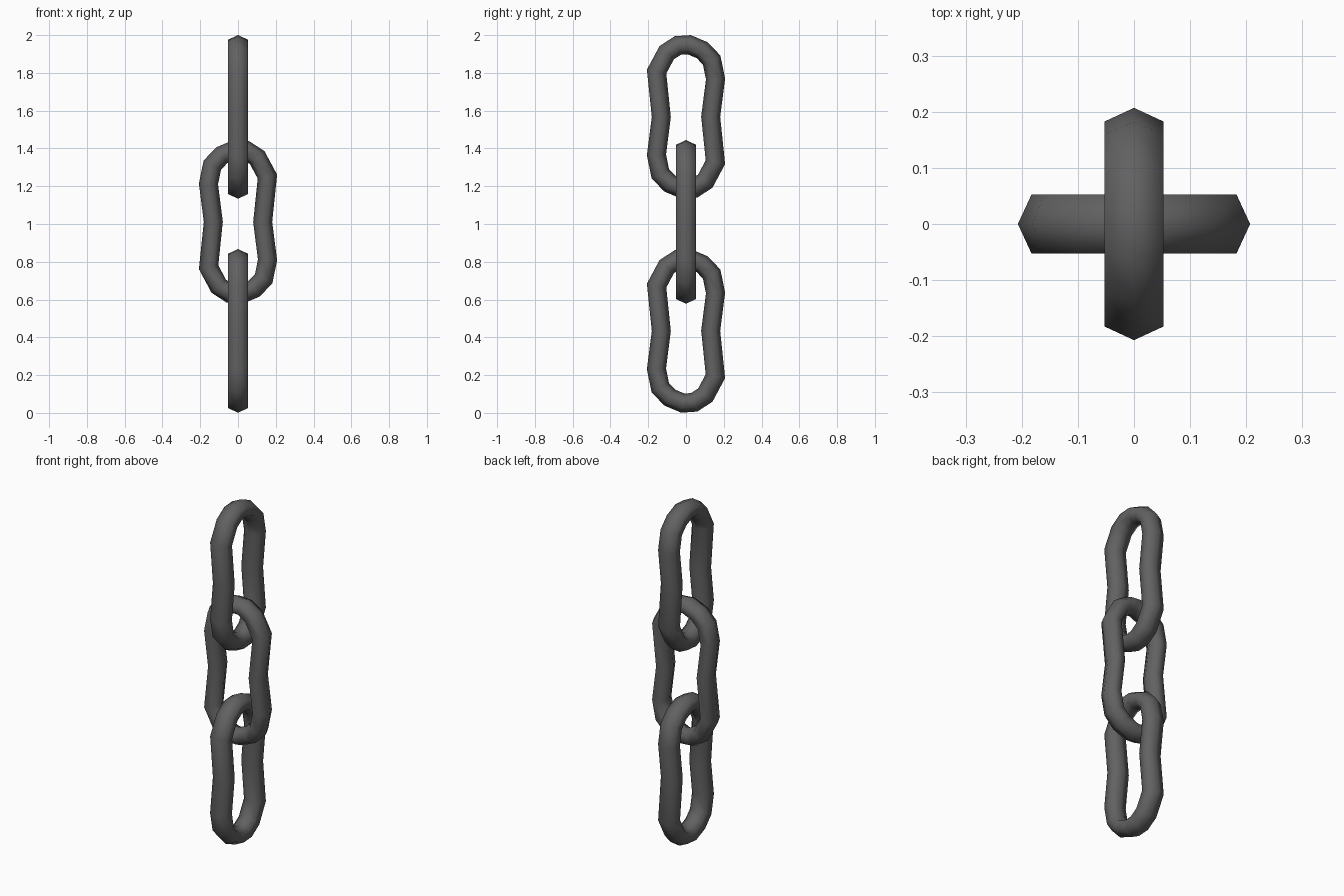
import bpy, bmesh, math
from mathutils import Vector

if "Cube" in bpy.data.objects:
    bpy.data.objects.remove(bpy.data.objects["Cube"])

iron = bpy.data.materials.new("dark iron")
iron.diffuse_color = (0.12, 0.12, 0.12, 1)
iron.use_nodes = True
iron.node_tree.nodes["Principled BSDF"].inputs["Base Color"].default_value = iron.diffuse_color

# outer outline of half a link (y, z); the other half is its point reflection
HALF = [(0.207, 0.203), (0.182, 0.325), (0.115, 0.395), (0.025, 0.433),
        (-0.06, 0.427), (-0.14, 0.375), (-0.207, 0.25), (-0.181, 0.0)]
OUTLINE = [Vector(p) for p in HALF] + [-Vector(p) for p in HALF]
# six-sided bar section: (depth below the outline, sideways)
SECTION = [(0, 0), (0.024, 0.0525), (0.075, 0.0525),
           (0.1, 0), (0.075, -0.0525), (0.024, -0.0525)]


def make_link(name, z, turn):
    bm = bmesh.new()
    n = len(OUTLINE)
    rings = []
    for i, p in enumerate(OUTLINE):
        a = (p - OUTLINE[i - 1]).normalized()
        b = (OUTLINE[(i + 1) % n] - p).normalized()
        t = (a + b).normalized()
        inward = Vector((-t.y, t.x)) / max(t.dot(a), 0.8)   # mitred joint
        ring = []
        for d, w in SECTION:
            q = p + inward * d
            ring.append(bm.verts.new((w, q.x, q.y)))
        rings.append(ring)
    for i in range(n):
        r, s = rings[i], rings[(i + 1) % n]
        for k in range(6):
            m = (k + 1) % 6
            f = bm.faces.new((r[k], r[m], s[m], s[k]))
            f.smooth = True
    bmesh.ops.recalc_face_normals(bm, faces=bm.faces)
    mesh = bpy.data.meshes.new(name)
    bm.to_mesh(mesh)
    bm.free()
    mesh.materials.append(iron)
    ob = bpy.data.objects.new(name, mesh)
    ob.location.z = z
    ob.rotation_euler.z = turn
    bpy.context.collection.objects.link(ob)


# three interlocked links, the middle one turned a quarter
make_link("top_link", 1.567, 0)
make_link("middle_link", 1.011, math.pi / 2)
make_link("bottom_link", 0.434, 0)
